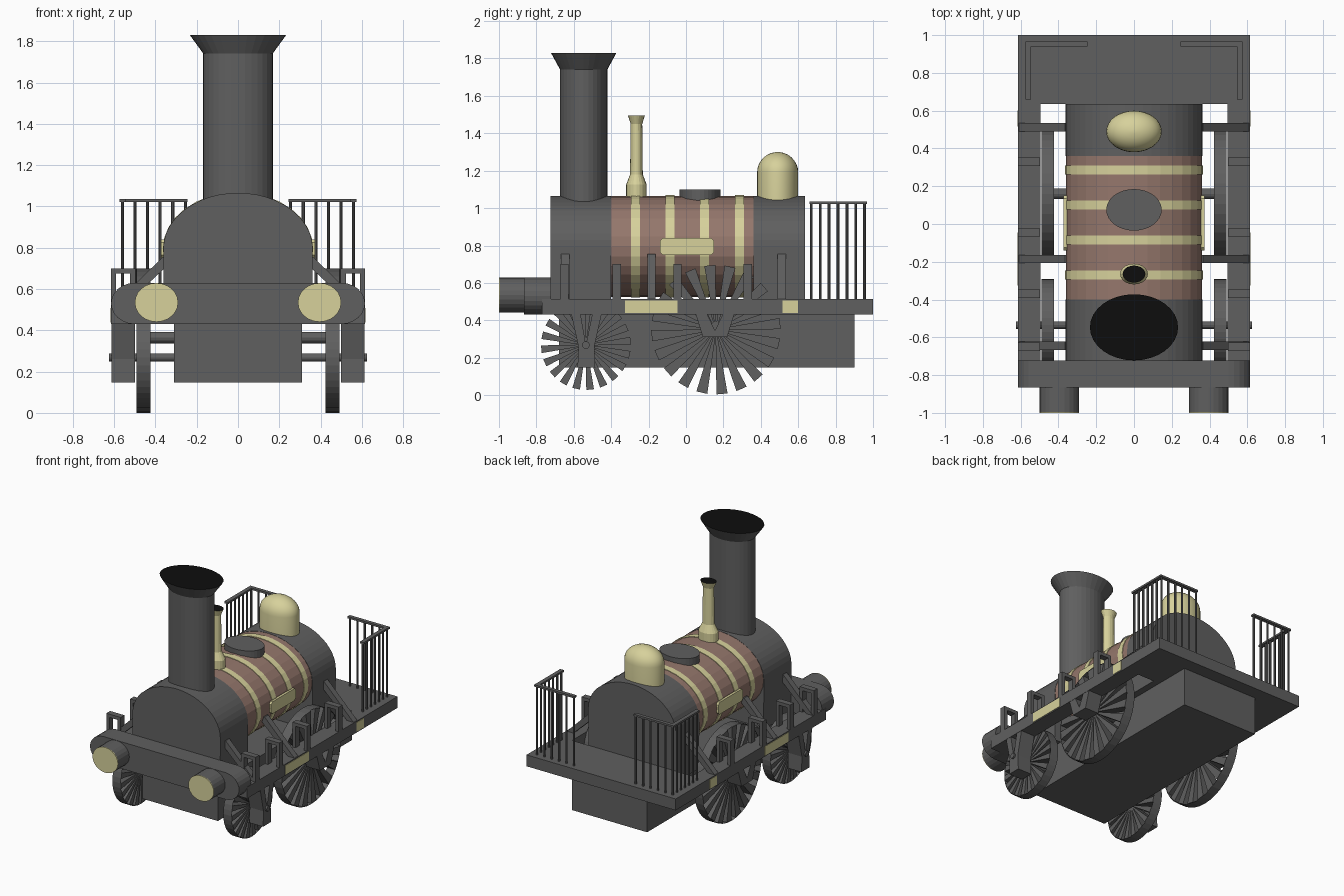
import bpy, bmesh
from math import sin, cos, pi, radians
from mathutils import Vector, Matrix

cube = bpy.data.objects.get("Cube")
if cube:
    bpy.data.objects.remove(cube, do_unlink=True)


def material(name, rgb):
    m = bpy.data.materials.new(name)
    m.use_nodes = True
    m.diffuse_color = (*rgb, 1)
    m.node_tree.nodes["Principled BSDF"].inputs["Base Color"].default_value = (*rgb, 1)
    return m


IRON = material("dark_iron", (0.115, 0.115, 0.115))
BRASS = material("pale_brass", (0.68, 0.64, 0.33))
WOOD = material("brown_wood", (0.30, 0.185, 0.15))
SOOT = material("black_soot", (0.004, 0.004, 0.004))


def finish(name, bm, *mats, recalc=True):
    if recalc:
        bmesh.ops.recalc_face_normals(bm, faces=bm.faces)
    me = bpy.data.meshes.new(name)
    bm.to_mesh(me)
    bm.free()
    for m in mats:
        me.materials.append(m)
    ob = bpy.data.objects.new(name, me)
    bpy.context.collection.objects.link(ob)
    return ob


def add_prism(bm, pts, lo, hi, axis):
    """Extrude a 2D outline: axis y takes (x, z) points, axis x takes (y, z)."""
    place = (lambda p, d: (p[0], d, p[1])) if axis == "y" else (lambda p, d: (d, p[0], p[1]))
    a = [bm.verts.new(place(p, lo)) for p in pts]
    b = [bm.verts.new(place(p, hi)) for p in pts]
    bm.faces.new(a)
    bm.faces.new(b[::-1])
    for i in range(len(pts)):
        j = (i + 1) % len(pts)
        bm.faces.new((a[i], a[j], b[j], b[i]))


def prism(name, pts, lo, hi, axis, mat=IRON):
    bm = bmesh.new()
    add_prism(bm, pts, lo, hi, axis)
    return finish(name, bm, mat)


def box(name, x, y, z, mat=IRON):
    return prism(name, [(x[0], z[0]), (x[1], z[0]), (x[1], z[1]), (x[0], z[1])], *y, "y", mat)


def ellipse(cx, cz, rx, rz, n=32, start=0, sweep=2 * pi):
    count = n if sweep > 6 else n + 1
    return [(cx + rx * cos(start + sweep * i / n), cz + rz * sin(start + sweep * i / n))
            for i in range(count)]


def turned(name, profile, y, mats, stretch=4 / 3, n=32):
    """Stack oval rings from (radius, z) pairs; the second material covers the top."""
    bm = bmesh.new()
    rings = []
    for r, z in profile:
        rings.append([bm.verts.new((px, py, z)) for px, py in ellipse(0, y, r * stretch, r, n)])
    for a, b in zip(rings, rings[1:]):
        for i in range(n):
            bm.faces.new((a[i], a[(i + 1) % n], b[(i + 1) % n], b[i]))
    bm.faces.new(rings[0][::-1])
    top = bm.faces.new(rings[-1])
    top.material_index = len(mats) - 1
    return finish(name, bm, *mats)


# Boiler, smokebox and firebox
AXIS_Z, RX, RZ = 0.795, 0.36, 0.27
prism("boiler_barrel", ellipse(0, AXIS_Z, RX, RZ), -0.41, 0.37, "y", WOOD)
for i, y in enumerate((-0.27, -0.085, 0.10, 0.285)):
    prism(f"boiler_band_{i + 1}", ellipse(0, AXIS_Z, RX + 0.004, RZ + 0.004),
          y - 0.024, y + 0.024, "y", BRASS)
arch = ellipse(0, AXIS_Z, RX + 0.002, RZ + 0.001, 24, 0, pi) + [(-RX, 0.43), (RX, 0.43)]
prism("smokebox", arch, -0.725, -0.40, "y")
prism("firebox", arch, 0.36, 0.635, "y")

# Fittings on top of the boiler
turned("chimney", [(0.127, 1.0), (0.127, 1.742), (0.175, 1.83)], -0.547, (IRON, SOOT))
turned("whistle", [(0.055, 1.03), (0.055, 1.125), (0.034, 1.18), (0.031, 1.45), (0.045, 1.495)],
       -0.265, (BRASS, SOOT), n=20)
turned("filler_cap", [(0.11, 1.02), (0.11, 1.10)], 0.075, (IRON,))
dome_arc = [(0.11 * cos(radians(a)), 1.19 + 0.11 * sin(radians(a))) for a in range(0, 86, 12)]
dome = turned("steam_dome", [(0.11, 1.0)] + dome_arc + [(0.004, 1.30)], 0.49, (BRASS,))
bpy.ops.object.select_all(action="DESELECT")
dome.select_set(True)
bpy.context.view_layer.objects.active = dome
bpy.ops.object.shade_smooth_by_angle(angle=radians(35))

# Underframe
box("ash_box", (-0.31, 0.31), (-0.68, 0.90), (0.147, 0.44))
box("rear_deck", (-0.615, 0.615), (0.635, 1.0), (0.43, 0.515))
beam = (ellipse(0.5, 0.53, 0.115, 0.1, 12, -pi / 2, pi)
        + ellipse(-0.5, 0.53, 0.115, 0.1, 12, pi / 2, pi))
prism("buffer_beam", beam, -0.865, -0.722, "y")


def wheel(name, x, y, z, r, spokes=20):
    """Flared spokes inside a thin sheet tyre."""
    bm = bmesh.new()
    lo, hi = x - 0.034, x + 0.034
    half = 0.085 * r
    for i in range(spokes):
        a = 2 * pi * (i + 0.3) / spokes
        out, side = Vector((cos(a), sin(a))), Vector((-sin(a), cos(a)))
        c = Vector((y, z))
        corners = [c + out * d * r + side * w for d, w in
                   ((0.03, -0.003), (0.985, -half), (0.985, half), (0.03, 0.003))]
        add_prism(bm, corners, lo, hi, "x")
    bmesh.ops.recalc_face_normals(bm, faces=bm.faces)
    ring = ellipse(y, z, r, r, 40)
    a = [bm.verts.new((lo, *p)) for p in ring]
    b = [bm.verts.new((hi, *p)) for p in ring]
    for i in range(len(ring)):
        j = (i + 1) % len(ring)
        bm.faces.new((a[i], a[j], b[j], b[i]))
    finish(name, bm, IRON, recalc=False)


FRONT_Y, FRONT_Z, DRIVE_Y, DRIVE_Z = -0.535, 0.268, 0.16, 0.35
prism("front_axle", ellipse(FRONT_Y, FRONT_Z, 0.02, 0.02, 12), -0.625, 0.625, "x")
prism("driving_axle", ellipse(DRIVE_Y, DRIVE_Z + 0.015, 0.028, 0.028, 12), -0.49, 0.49, "x")

front_guard = [(-0.615, 0.44), (-0.575, 0.26), (-0.58, 0.147), (-0.485, 0.147), (-0.49, 0.26),
               (-0.45, 0.44), (-0.50, 0.44), (-0.535, 0.27), (-0.565, 0.44)]
drive_guard = [(0.05, 0.44), (0.09, 0.31), (0.22, 0.31), (0.26, 0.44),
               (0.20, 0.44), (0.155, 0.345), (0.11, 0.44)]
name_plate = [(-0.14, 0.765), (-0.125, 0.75), (0.135, 0.75), (0.15, 0.765),
              (0.15, 0.825), (0.135, 0.84), (-0.125, 0.84), (-0.14, 0.825)]

# Everything that repeats on both sides
for side, s in (("left", 1), ("right", -1)):
    def span(a, b):
        return tuple(sorted((s * a, s * b)))

    box(f"{side}_side_rail", span(0.495, 0.615), (-0.77, 0.64), (0.43, 0.515))
    wheel(f"{side}_front_wheel", s * 0.457, FRONT_Y, FRONT_Z, 0.243)
    wheel(f"{side}_driving_wheel", s * 0.457, DRIVE_Y, DRIVE_Z, 0.35)
    prism(f"{side}_front_axle_guard", front_guard, *span(0.5, 0.613), "x")
    prism(f"{side}_driving_axle_guard", drive_guard, *span(0.5, 0.613), "x")
    prism(f"{side}_boiler_plate", name_plate, *span(0.34, 0.372), "x", BRASS)
    box(f"{side}_long_frame_plate", span(0.612, 0.618), (-0.325, -0.045), (0.438, 0.507), BRASS)
    box(f"{side}_short_frame_plate", span(0.612, 0.618), (0.515, 0.60), (0.438, 0.507), BRASS)

    # Buffer with a brass face
    prism(f"{side}_buffer", ellipse(s * 0.395, 0.535, 0.105, 0.094, 24), -0.995, -0.86, "y")
    prism(f"{side}_buffer_face", ellipse(s * 0.395, 0.535, 0.105, 0.094, 24), -1.0, -0.995, "y", BRASS)

    # Arched brackets standing on the rail
    hoop = [(s * x, z) for x, z in ((0.497, 0.51), (0.497, 0.70), (0.615, 0.70), (0.615, 0.51),
                                    (0.59, 0.51), (0.59, 0.675), (0.522, 0.675), (0.522, 0.51))]
    for i, y in enumerate((-0.65, -0.37, -0.045, 0.33)):
        prism(f"{side}_bracket_{i + 1}", hoop, y - 0.022, y + 0.022, "y")

    # Diagonal struts bracing the boiler
    strut = [(s * x, z) for x, z in ((0.34, 0.755), (0.365, 0.755), (0.614, 0.51), (0.56, 0.51), (0.34, 0.715))]
    for i, y in enumerate((-0.645, -0.185, 0.512)):
        prism(f"{side}_strut_{i + 1}", strut, y - 0.022, y + 0.022, "y")

    # Corner railing on the rear deck
    box(f"{side}_rear_handrail", span(0.245, 0.575), (0.94, 0.967), (1.022, 1.036))
    box(f"{side}_side_handrail", span(0.545, 0.575), (0.66, 0.967), (1.022, 1.036))
    bm = bmesh.new()
    posts = [(0.56, 0.67 + 0.0475 * i) for i in range(7)]
    posts += [(0.255 + 0.061 * i, 0.955) for i in range(5)]
    for x, y in posts:
        bmesh.ops.create_cone(bm, cap_ends=True, segments=8, radius1=0.0075, radius2=0.0075,
                              depth=0.52, matrix=Matrix.Translation((s * x, y, 0.77)))
    finish(f"{side}_railing_posts", bm, IRON)
